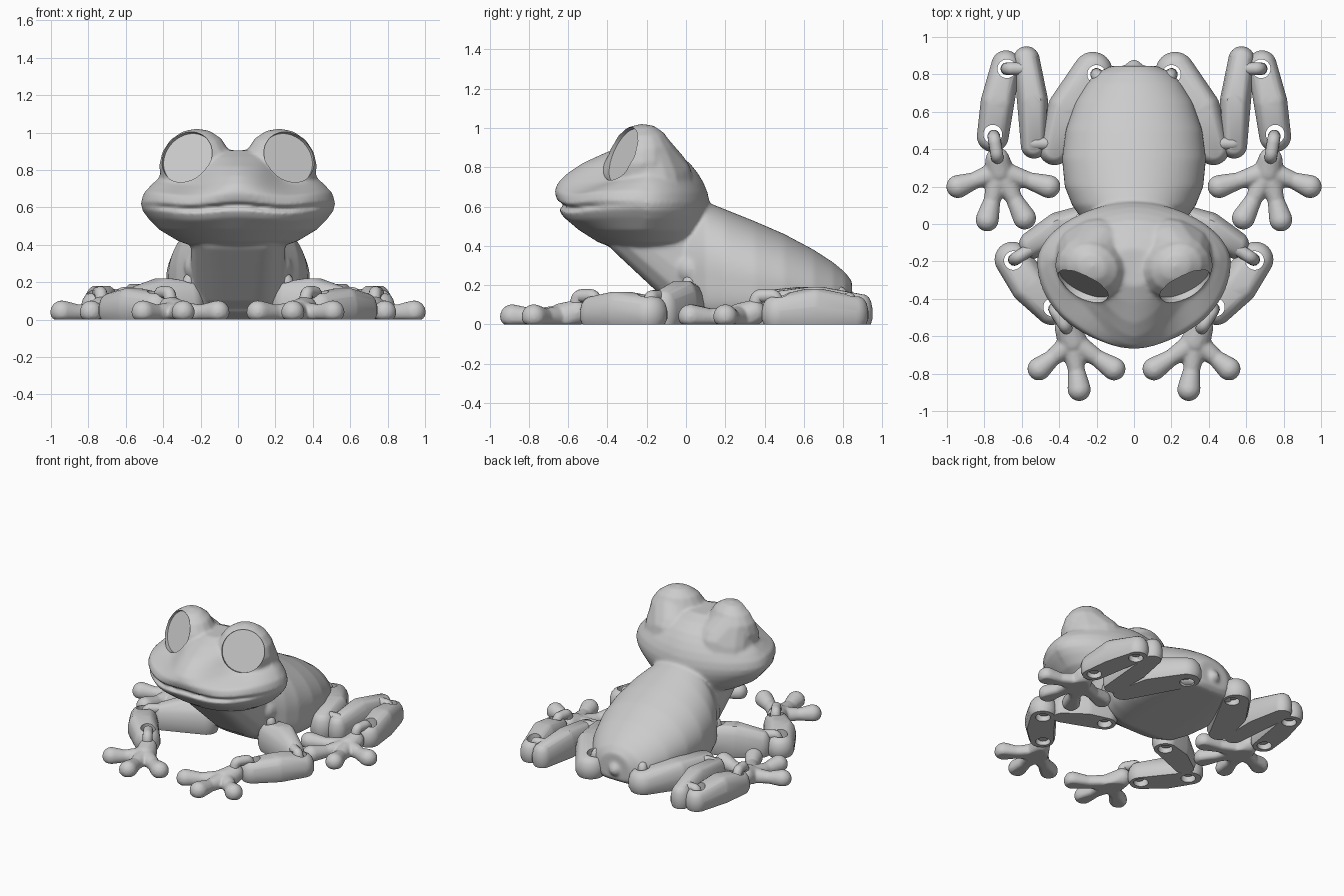
import bpy, bmesh, math
from mathutils import Vector

cube = bpy.data.objects.get("Cube")
if cube:
    bpy.data.objects.remove(cube)

grey = bpy.data.materials.new("matte_grey")
grey.use_nodes = True
grey.diffuse_color = (0.6, 0.6, 0.6, 1)
grey.node_tree.nodes["Principled BSDF"].inputs["Base Color"].default_value = (0.6, 0.6, 0.6, 1)


def make(name, bm):
    bmesh.ops.recalc_face_normals(bm, faces=bm.faces)
    mesh = bpy.data.meshes.new(name)
    bm.to_mesh(mesh)
    bm.free()
    obj = bpy.data.objects.new(name, mesh)
    bpy.context.collection.objects.link(obj)
    mesh.materials.append(grey)
    return obj


def activate(obj):
    bpy.ops.object.select_all(action='DESELECT')
    obj.select_set(True)
    bpy.context.view_layer.objects.active = obj


def smooth(obj, angle=40):
    activate(obj)
    bpy.ops.object.shade_smooth_by_angle(angle=math.radians(angle))


def fuse(obj, voxel, rounds):
    """Melt overlapping volumes into one soft skin."""
    activate(obj)
    m = obj.modifiers.new("fuse", 'REMESH')
    m.mode, m.voxel_size = 'VOXEL', voxel
    bpy.ops.object.modifier_apply(modifier=m.name)
    m = obj.modifiers.new("soften", 'SMOOTH')
    m.factor, m.iterations = 0.5, rounds
    bpy.ops.object.modifier_apply(modifier=m.name)


def drill(obj, start, axis, radius, length):
    """Cut a round hole from start along axis."""
    bm = bmesh.new()
    bmesh.ops.create_cone(bm, cap_ends=True, segments=48, radius1=radius,
                          radius2=radius, depth=length)
    cutter = make("cutter", bm)
    cutter.hide_render = True
    axis = Vector(axis).normalized()
    cutter.rotation_euler = axis.to_track_quat('Z', 'Y').to_euler()
    cutter.location = Vector(start) + axis * length / 2
    m = obj.modifiers.new("hole", 'BOOLEAN')
    m.operation, m.solver, m.object = 'DIFFERENCE', 'EXACT', cutter
    activate(obj)
    bpy.ops.object.modifier_apply(modifier=m.name)
    bpy.data.objects.remove(cutter)


def hull(bm, points):
    verts = [bm.verts.new(p) for p in points]
    out = bmesh.ops.convex_hull(bm, input=verts)
    loose = {v for v in out["geom_interior"] + out["geom_unused"]
             if isinstance(v, bmesh.types.BMVert)}
    bmesh.ops.delete(bm, geom=list(loose), context='VERTS')


def ball(c, r):
    """Sphere points, flattened on the floor."""
    pts = [(c[0], c[1], c[2] + r)]
    for i in range(1, 8):
        t = math.pi * i / 8
        for j in range(16):
            a = math.tau * j / 16
            pts.append((c[0] + r * math.sin(t) * math.cos(a),
                        c[1] + r * math.sin(t) * math.sin(a),
                        max(0, c[2] + r * math.cos(t))))
    return pts


def loft(bm, rings):
    loops = [[bm.verts.new(p) for p in ring] for ring in rings]
    n = len(loops[0])
    for a, b in zip(loops, loops[1:]):
        for i in range(n):
            bm.faces.new((a[i], a[(i + 1) % n], b[(i + 1) % n], b[i]))
    bm.faces.new(loops[0])
    bm.faces.new(loops[-1])


def spow(v, p):
    return math.copysign(abs(v) ** (2 / p), v)


def circle(n=64):
    return [(math.cos(math.tau * i / n), math.sin(math.tau * i / n)) for i in range(n)]


bm = bmesh.new()

# Trunk: y, half width, bottom, top
TRUNK = [(-.13, .14, .26, .5), (-.08, .21, .15, .56), (0, .26, .04, .61), (.1, .33, 0, .625),
         (.2, .37, 0, .585), (.35, .385, 0, .525), (.5, .365, 0, .46), (.65, .315, 0, .38),
         (.75, .255, 0, .315), (.81, .2, 0, .265), (.845, .12, .03, .22)]
rings = []
for y, w, low, top in TRUNK:
    mid = low + (top - low) * .42
    rings.append([(w * spow(c, 2 if s > 0 else 4), y,
                   mid + (spow(s, 2) * (top - mid) if s > 0 else spow(s, 4) * (mid - low)))
                  for c, s in circle()])
loft(bm, rings)
hull(bm, ball((0, .76, .14), .08) + ball((0, .83, .1), .05))

# Chest running up into the chin
hull(bm, [p for x in (.09, -.09) for p in ball((x, .04, .21), .16) + ball((x, -.06, .42), .16)
          + ball((x * 1.3, -.28, .475), .135)])

# Head: height, half width, front, back, front roundness, hollow below the eyes
HEAD = [(.36, .15, -.3, 0, 2, 0), (.42, .32, -.45, .08, 2, 0), (.48, .42, -.545, .1, 2, 0),
        (.54, .48, -.625, .115, 2, 0), (.58, .51, -.65, .12, 2, 0), (.6, .515, -.6, .12, 2, 0),
        (.62, .52, -.655, .12, 2, 0), (.67, .505, -.67, .11, 1.9, .02), (.72, .465, -.655, .09, 1.7, .11),
        (.77, .41, -.605, .06, 1.55, .12), (.82, .35, -.53, .02, 1.5, .09), (.87, .27, -.42, -.05, 1.6, .03),
        (.905, .14, -.33, -.13, 2, 0)]
rings = []
for z, w, front, back, power, hollow in HEAD:
    ring = []
    for c, s in circle(96):
        p = power if s < 0 else 1.8
        x = w * spow(c, p)
        y = -.2 + spow(s, p) * ((back + .2) if s > 0 else (-.2 - front))
        if s < 0:
            y = max(y, min(-.2, y + hollow * math.exp(-((abs(x) - .27) / .13) ** 2)))
        wave = .008 * math.cos(math.tau * x / .5) if .5 < z < .7 and s < 0 else 0
        ring.append((x, y, z + wave))
    rings.append(ring)
loft(bm, rings)

# Eye bulges, brows, shoulder and hip lobes
EYES = []
for side in (1, -1):
    normal = Vector((.42 * side, -.85, .38)).normalized()
    centre = Vector((.264 * side, -.31, .858))
    EYES.append((centre, normal))
    hub = centre - normal * .085
    pts = []
    for p in ball((0, 0, 5), 1):
        v = Vector(p) - Vector((0, 0, 5))
        along = normal * v.dot(normal)
        pts.append(hub + (v - along) * .2 + along * .165)
    hull(bm, pts)
    hull(bm, ball((.25 * side, -.21, .84), .16) + ball((.25 * side, -.17, .7), .18)
         + ball((.19 * side, -.13, .74), .165))
    hull(bm, ball((.2 * side, .03, .28), .09) + ball((.1 * side, .05, .4), .1))
    hull(bm, ball((.15 * side, .73, .13), .06) + ball((.1 * side, .65, .15), .1))

body = make("body", bm)
fuse(body, .01, 12)
for centre, normal in EYES:
    drill(body, centre, normal, .147, .25)
smooth(body, 45)


def segment(name, nodes, holes):
    """Limb bone: nodes are x, y, radius, height along the limb."""
    bm = bmesh.new()
    pts = []
    for x, y, r, h in nodes:
        for level, scale in ((0, .86), (.2, 1), (.5, 1), (.75, .9), (.92, .72), (1, .5)):
            pts += [(x + c * r * scale, y + s * r * scale, h * level) for c, s in circle(32)]
    hull(bm, pts)
    obj = make(name, bm)
    for x, y in holes:
        drill(obj, (x, y, -.1), (0, 0, 1), .05, .5)
    smooth(obj)


def hook(name, a, b, base, rise):
    """Bent rod that arches from a, over the link, down into the hole at b."""
    a, b = Vector((*a, 0)), Vector((*b, 0))
    up = Vector((0, 0, 1))
    path = [a + up * base, a + up * rise, a.lerp(b, .5) + up * rise, b + up * rise, b + up * .03]
    curve = bpy.data.curves.new(name, 'CURVE')
    curve.dimensions = '3D'
    curve.bevel_depth, curve.bevel_resolution, curve.use_fill_caps = .034, 4, True
    spline = curve.splines.new('NURBS')
    spline.points.add(len(path) - 1)
    for point, p in zip(spline.points, path):
        point.co = (*p, 1)
    spline.order_u, spline.use_endpoint_u, spline.resolution_u = 3, True, 6
    curve.materials.append(grey)
    obj = bpy.data.objects.new(name, curve)
    bpy.context.collection.objects.link(obj)


def paw(name, heel, palm, tips):
    bm = bmesh.new()
    hull(bm, ball((*palm, .03), .08) + ball((*heel, .06), .065))
    for tip in tips:
        mid = Vector(palm).lerp(Vector(tip), .6)
        hull(bm, ball((*palm, .035), .065) + ball((*mid, .035), .045))
        hull(bm, ball((*mid, .035), .045) + ball((*tip, .04), .063))
    obj = make(name, bm)
    fuse(obj, .009, 4)
    smooth(obj, 50)


for side, label in ((1, "left"), (-1, "right")):
    def at(*pts):
        return [(side * p[0], *p[1:]) for p in pts]

    # Front limb
    segment(label + "_upper_arm", at((.27, .01, .09, .2), (.4, -.02, .085, .22), (.54, -.11, .075, .17)),
            at((.27, .01)))
    segment(label + "_forearm", at((.65, -.19, .095, .14), (.56, -.33, .1, .165), (.44, -.45, .09, .14)),
            at((.645, -.195), (.435, -.445)))
    hook(label + "_shoulder_link", *at((.17, .04), (.275, .01)), .25, .22)
    hook(label + "_elbow_link", *at((.53, -.12), (.64, -.19)), .08, .14)
    hook(label + "_wrist_link", *at((.36, -.56), (.425, -.455)), .06, .145)
    paw(label + "_hand", *at((.36, -.555), (.33, -.63)), at((.107, -.775), (.293, -.885), (.508, -.775)))

    # Hind limb
    segment(label + "_thigh", at((.22, .815, .105, .15), (.36, .62, .1, .19), (.425, .4, .085, .17)),
            at((.2, .8)))
    segment(label + "_shin", at((.575, .88, .07, .15), (.54, .66, .08, .19), (.535, .42, .07, .16)), [])
    segment(label + "_ankle_bone", at((.685, .85, .078, .14), (.73, .65, .09, .18), (.755, .47, .085, .14)),
            at((.68, .83), (.755, .48)))
    hook(label + "_hip_link", *at((.14, .72), (.2, .8)), .12, .16)
    hook(label + "_knee_link", *at((.55, .43), (.44, .43)), .1, .14)
    hook(label + "_hock_link", *at((.57, .83), (.68, .83)), .1, .13)
    hook(label + "_ankle_link", *at((.73, .35), (.75, .47)), .06, .145)
    paw(label + "_foot", *at((.73, .345), (.72, .28)),
        at((.942, .2), (.785, .022), (.585, .032), (.455, .2)))
